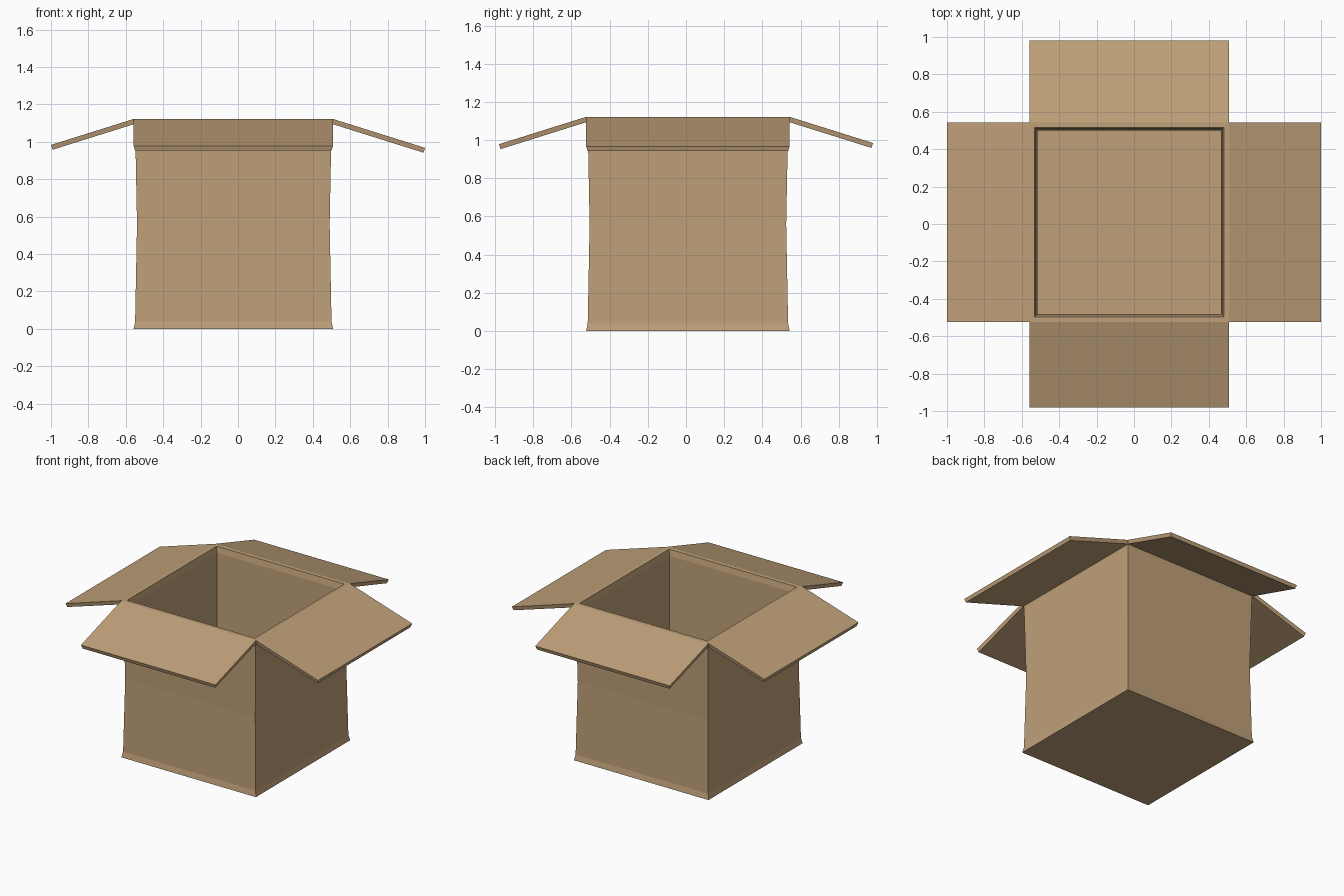
import bpy, bmesh, math
from mathutils import Vector

if "Cube" in bpy.data.objects:
    bpy.data.objects.remove(bpy.data.objects["Cube"])

CX, CY = -0.025, 0.01      # box centre
HALF, TOP = 0.533, 1.122   # half width at the rim, rim height
THICK = 0.027

card = bpy.data.materials.new("cardboard brown")
card.diffuse_color = (0.52, 0.352, 0.19, 1)
card.use_nodes = True
card.node_tree.nodes["Principled BSDF"].inputs["Base Color"].default_value = card.diffuse_color


def finish(name, bm):
    bmesh.ops.recalc_face_normals(bm, faces=bm.faces)
    me = bpy.data.meshes.new(name)
    bm.to_mesh(me)
    bm.free()
    me.materials.append(card)
    ob = bpy.data.objects.new(name, me)
    bpy.context.collection.objects.link(ob)
    return ob


def square(bm, h, z):
    return [bm.verts.new((CX + sx * h, CY + sy * h, z))
            for sx, sy in ((-1, -1), (1, -1), (1, 1), (-1, 1))]


# box body: outer wall up, over the rim, inner wall down; slightly pinched waist
profile = [(HALF, 0), (0.525, 0.04), (0.515, 0.56), (0.525, 1.08), (HALF, TOP),
           (HALF - THICK, TOP), (0.498, 1.08), (0.490, 0.56), (0.498, 0.06), (0.503, THICK)]
bm = bmesh.new()
rings = [square(bm, h, z) for h, z in profile]
for a, b in zip(rings, rings[1:]):
    for i in range(4):
        j = (i + 1) % 4
        bm.faces.new((a[i], a[j], b[j], b[i]))
bm.faces.new(rings[0])     # underside
bm.faces.new(rings[-1])    # inside floor
finish("box_body", bm)


# flaps: sloping slabs hinged on the rim, underside tapered at the outer end
def flap(name, angle, reach):
    slope = math.atan(0.314)
    run = reach - HALF
    nx, nz = -math.sin(slope) * THICK, -math.cos(slope) * THICK
    end_z = TOP - run * 0.314
    bm = bmesh.new()
    # (outward, height, half width)
    section = [(HALF, TOP, HALF), (reach, end_z, HALF),
               (reach + nx, end_z + nz, HALF - 0.008), (HALF + nx, TOP + nz, HALF - 0.004)]
    c, s = math.cos(angle), math.sin(angle)
    sides = []
    for side in (-1, 1):
        sides.append([bm.verts.new(Vector((CX + c * u - s * w * side,
                                           CY + s * u + c * w * side, z)))
                      for u, z, w in section])
    a, b = sides
    for i in range(4):
        j = (i + 1) % 4
        bm.faces.new((a[i], a[j], b[j], b[i]))
    bm.faces.new(a)
    bm.faces.new(b)
    finish(name, bm)


flap("right_flap", 0, 1 - CX)
flap("back_flap", math.pi / 2, 0.98 - CY)
flap("left_flap", math.pi, 1 + CX)
flap("front_flap", -math.pi / 2, 0.98 + CY)
